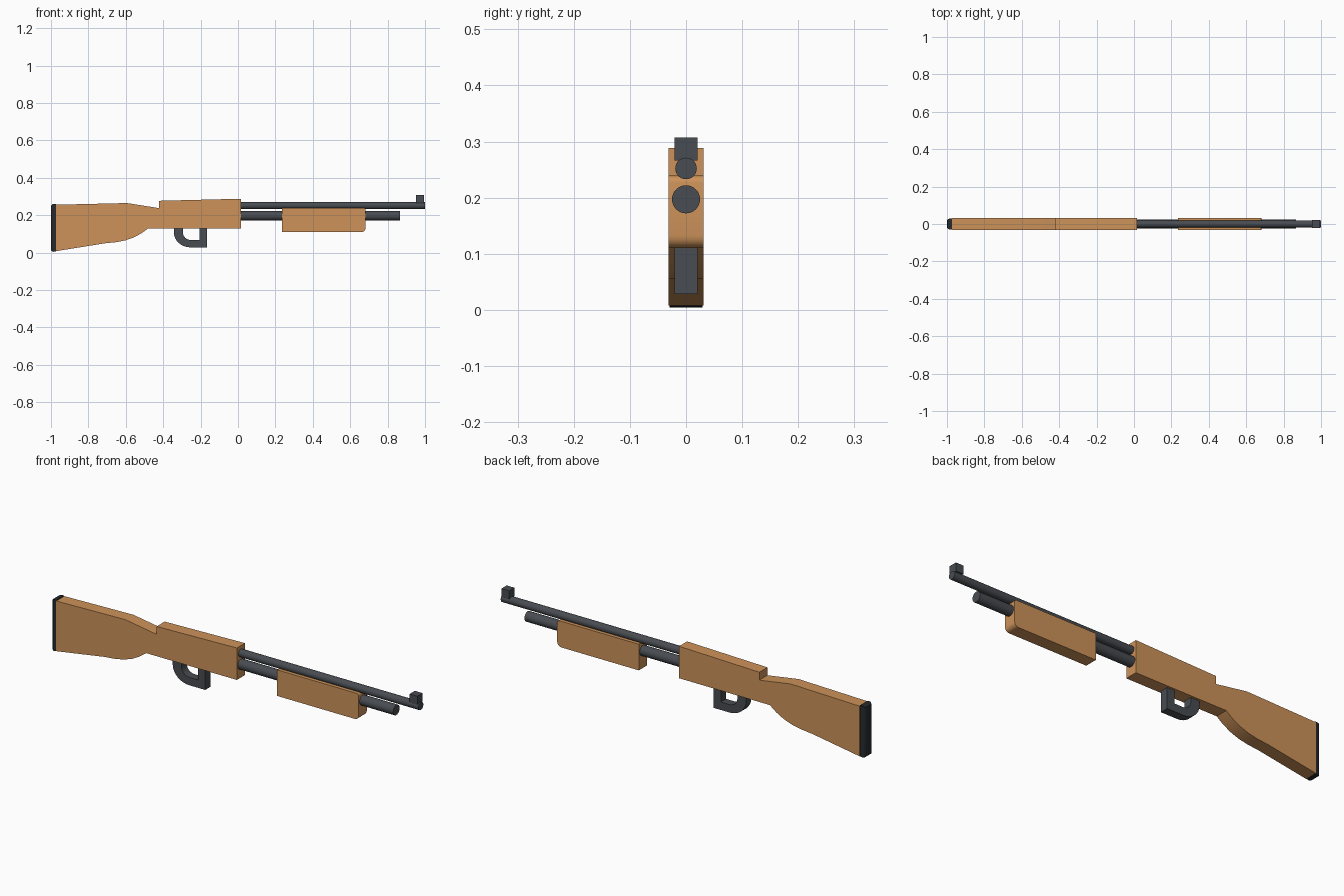
import bpy, bmesh, math

if "Cube" in bpy.data.objects:
    bpy.data.objects.remove(bpy.data.objects["Cube"])


def material(name, rgb):
    m = bpy.data.materials.new(name)
    m.diffuse_color = (*rgb, 1)
    m.use_nodes = True
    m.node_tree.nodes["Principled BSDF"].inputs["Base Color"].default_value = m.diffuse_color
    return m


WOOD = material("warm wood", (0.61, 0.29, 0.102))
STEEL = material("dark steel", (0.065, 0.072, 0.082))
RUBBER = material("black rubber", (0.02, 0.022, 0.024))


def finish(bm, name, mat, smooth=True):
    bmesh.ops.recalc_face_normals(bm, faces=bm.faces)
    me = bpy.data.meshes.new(name)
    bm.to_mesh(me)
    bm.free()
    me.materials.append(mat)
    ob = bpy.data.objects.new(name, me)
    bpy.context.collection.objects.link(ob)
    if smooth:
        bpy.ops.object.select_all(action='DESELECT')
        ob.select_set(True)
        bpy.context.view_layer.objects.active = ob
        bpy.ops.object.shade_smooth_by_angle(angle=math.radians(30))
    return ob


def slab(name, pts, half, mat, bevel=0.0, pick=None):
    """Extrude an x-z profile across y, optionally bevelling picked edges."""
    bm = bmesh.new()
    f = bm.faces.new([bm.verts.new((x, -half, z)) for x, z in pts])
    ext = bmesh.ops.extrude_face_region(bm, geom=[f])
    for v in ext["geom"]:
        if isinstance(v, bmesh.types.BMVert):
            v.co.y = half
    if bevel:
        edges = [e for e in bm.edges if pick is None or pick(e)]
        bmesh.ops.bevel(bm, geom=edges, offset=bevel, segments=3, profile=0.5, affect='EDGES')
    return finish(bm, name, mat)


def rod(name, x0, x1, z, r, mat):
    bm = bmesh.new()
    bmesh.ops.create_cone(bm, cap_ends=True, segments=32, radius1=r, radius2=r, depth=x1 - x0)
    for v in bm.verts:
        x, y, h = v.co
        v.co = ((x0 + x1) / 2 + h, y, z + x)
    return finish(bm, name, mat)


def arc(cx, cz, rx, rz, a0, a1, n):
    return [(cx + rx * math.cos(math.radians(a0 + (a1 - a0) * i / n)),
             cz + rz * math.sin(math.radians(a0 + (a1 - a0) * i / n))) for i in range(n + 1)]


# Stock and receiver in one profile, with the curved grip underside
slab("stock", [(-0.972, 0.256), (-0.972, 0.008), (-0.71, 0.05), (-0.65, 0.056),
               (-0.60, 0.066), (-0.555, 0.082), (-0.515, 0.104), (-0.48, 0.13),
               (0.016, 0.13), (0.016, 0.288), (-0.423, 0.277), (-0.423, 0.238),
               (-0.594, 0.265)], 0.0315, WOOD)

# Butt pad, rounded around its rear face
slab("butt_pad", [(-1.0, 0.26), (-1.0, 0.002), (-0.972, 0.007), (-0.972, 0.26)], 0.029, RUBBER,
     0.014, lambda e: all(v.co.x < -0.99 for v in e.verts))

# Barrel, magazine tube and front sight
rod("barrel", 0.01, 1.0, 0.252, 0.0192, STEEL)
rod("magazine_tube", 0.01, 0.866, 0.197, 0.025, STEEL)
slab("front_sight", [(0.953, 0.266), (0.995, 0.266), (0.995, 0.307), (0.953, 0.307)], 0.0205, STEEL)

# Sliding fore grip with rounded front corners
slab("fore_grip", [(0.236, 0.239), (0.236, 0.11)] + arc(0.660, 0.132, 0.022, 0.022, -90, 0, 5)
     + arc(0.670, 0.227, 0.012, 0.012, 0, 90, 4), 0.0315, WOOD)

# Trigger guard: open U-shaped loop under the receiver
outer = [(-0.343, 0.132)] + arc(-0.253, 0.108, 0.09, 0.08, 180, 270, 8) + [(-0.165, 0.028), (-0.165, 0.132)]
inner = [(-0.205, 0.132), (-0.205, 0.067)] + arc(-0.25, 0.108, 0.045, 0.041, 270, 180, 8) + [(-0.295, 0.132)]
slab("trigger_guard", outer + inner, 0.0205, STEEL)
